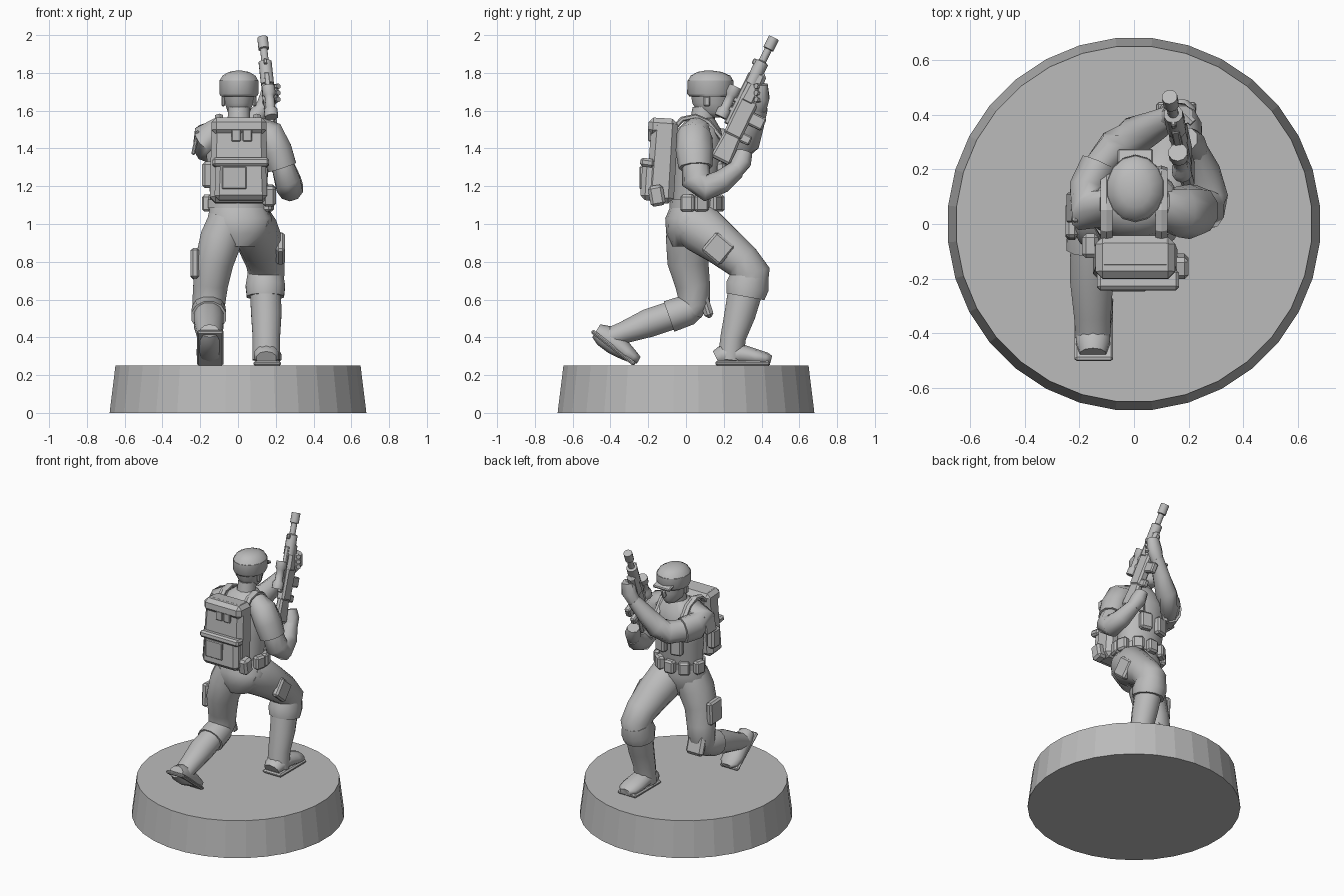
import bpy, bmesh, math
from mathutils import Vector, Matrix

grey = bpy.data.materials.new("plain grey")
grey.diffuse_color = (0.5, 0.5, 0.5, 1)


def finish(name, bm, angle=40):
    bmesh.ops.recalc_face_normals(bm, faces=bm.faces)
    me = bpy.data.meshes.new(name)
    bm.to_mesh(me)
    bm.free()
    me.materials.append(grey)
    ob = bpy.data.objects.new(name, me)
    bpy.context.collection.objects.link(ob)
    bpy.ops.object.select_all(action='DESELECT')
    ob.select_set(True)
    bpy.context.view_layer.objects.active = ob
    bpy.ops.object.shade_smooth_by_angle(angle=math.radians(angle))
    return ob


def loft(name, rings, n=10, angle=45, level=False):
    """Rings of (x, y, z, side radius, depth radius) joined along a path."""
    bm = bmesh.new()
    pts = [Vector(r[:3]) for r in rings]
    loops = []
    for i, r in enumerate(rings):
        t = (pts[min(i + 1, len(pts) - 1)] - pts[max(i - 1, 0)]).normalized()
        if level:
            t = Vector((0, 0, 1))
        u = Vector((1, 0, 0))
        u = (u - t * u.dot(t)).normalized()
        v = t.cross(u)
        loops.append([bm.verts.new(pts[i] + u * r[3] * math.cos(a) + v * r[4] * math.sin(a))
                      for a in (2 * math.pi * (k + .5) / n for k in range(n))])
    for a, b in zip(loops, loops[1:]):
        for k in range(n):
            bm.faces.new((a[k], a[(k + 1) % n], b[(k + 1) % n], b[k]))
    bm.faces.new(loops[0][::-1])
    bm.faces.new(loops[-1])
    return finish(name, bm, angle)


def box(name, loc, size, rot=None, bevel=0.015, taper=1.0):
    bm = bmesh.new()
    bmesh.ops.create_cube(bm, size=1)
    for v in bm.verts:
        k = taper if v.co.z > 0 else 1
        v.co = Vector((v.co.x * size[0] * k, v.co.y * size[1] * k, v.co.z * size[2]))
    if bevel:
        bmesh.ops.bevel(bm, geom=bm.edges[:], offset=bevel, segments=1, affect='EDGES')
    if rot is None:
        rot = Matrix()
    bm.transform(Matrix.Translation(loc) @ rot.to_4x4())
    return finish(name, bm, 30)


def tilt(deg, axis='X'):
    return Matrix.Rotation(math.radians(deg), 4, axis)


# Round display base
loft("base", [(0, 0, 0, .683, .683), (0, 0, .25, .652, .652)], 32, 10, True)

# Torso, hips and belt
loft("torso", [(0, .04, 1.05, .15, .115), (0, .05, 1.14, .15, .12), (0, .06, 1.28, .165, .13),
               (0, .07, 1.42, .175, .135), (.01, .07, 1.50, .16, .115), (.01, .08, 1.56, .08, .07)],
     14, 50, True)
loft("hips", [(0, .02, .88, .10, .09), (.005, .02, .95, .17, .125), (.01, .03, 1.03, .175, .14),
              (0, .04, 1.10, .15, .12)], 14, 50, True)
loft("belt", [(0, .04, 1.085, .162, .128), (0, .045, 1.13, .162, .130)], 14, 30, True)
for i, a in enumerate((15, 55, 90, 125, 165, 345)):
    c, s = math.cos(math.radians(a)), math.sin(math.radians(a))
    box(f"belt_pouch_{i + 1}", (.165 * c, .045 + .135 * s, 1.11), (.075, .05, .09),
        tilt(a - 90, 'Z'), .012)
for s in (-1, 1):
    box("chest_pouch", (s * .06, .19, 1.27), (.085, .05, .12), tilt(-s * 14, 'Z'), .012)

# Neck, head, face and cap
loft("neck", [(.005, .08, 1.51, .065, .065), (.005, .10, 1.62, .06, .065)], 10, 50, True)
loft("head", [(.005, .155, 1.565, .035, .05), (.005, .14, 1.59, .06, .082), (.005, .13, 1.64, .078, .10),
              (.005, .125, 1.70, .09, .105)], 12, 60, True)
box("nose", (.005, .238, 1.645), (.028, .035, .05), tilt(-12), .008, .6)
for s in (-1, 1):
    box("ear", (.005 + s * .083, .11, 1.65), (.02, .035, .055), None, .007)
loft("cap_band", [(.005, .13, 1.675, .098, .112), (.005, .13, 1.69, .106, .124),
                  (.005, .13, 1.76, .107, .122)], 14, 60, True)
loft("cap_crown", [(.005, .13, 1.755, .107, .122), (.005, .13, 1.785, .09, .105),
                   (.005, .125, 1.805, .055, .065), (.005, .12, 1.812, .015, .02)], 14, 60, True)
box("cap_peak", (.005, .245, 1.70), (.13, .06, .02), tilt(-18), .006)

# Backpack with lower pocket, flap, side pockets and shoulder straps
box("backpack", (.005, -.125, 1.335), (.31, .15, .45), tilt(-4), .03, .93)
box("backpack_lid", (.005, -.125, 1.515), (.29, .15, .09), tilt(-4), .025)
box("backpack_pocket", (.015, -.195, 1.235), (.28, .085, .22), tilt(-3), .025, .94)
box("pocket_flap", (.015, -.205, 1.325), (.30, .075, .045), tilt(-8), .012)
box("pocket_patch", (-.02, -.237, 1.245), (.13, .018, .12), None, .005)
for x in (-.01, .05):
    box("lid_buckle", (x, -.192, 1.47), (.05, .018, .065), None, .005)
box("hip_pack", (.165, -.155, 1.15), (.07, .08, .11), tilt(10), .015)
box("hip_pack_left", (-.16, -.08, 1.26), (.06, .09, .14), None, .015)
for s in (-1, 1):
    path = [(-.07, 1.50), (-.02, 1.555), (.05, 1.57), (.12, 1.54), (.19, 1.45), (.20, 1.32)]
    loft("shoulder_strap", [(s * .10, y, z, .025, .014) for y, z in path], 6, 30)

# Front leg, bent at the knee
loft("front_thigh", [(.06, .00, 1.02, .11, .11), (.085, .08, .975, .125, .135), (.12, .19, .89, .12, .115),
                     (.145, .30, .80, .105, .10), (.15, .345, .74, .10, .105), (.145, .335, .67, .09, .10)],
     12, 60)
loft("front_trouser_cuff", [(.145, .345, .74, .096, .10), (.145, .325, .67, .108, .118),
                            (.145, .315, .615, .102, .105)], 12, 40)
loft("front_shin", [(.145, .315, .65, .085, .095), (.15, .285, .52, .083, .085), (.15, .25, .40, .075, .07),
                    (.15, .235, .28, .075, .07)], 12, 60)
loft("front_boot", [(.15, .16, .29, .055, .04), (.15, .19, .305, .07, .055), (.152, .29, .31, .072, .055),
                    (.157, .37, .295, .078, .043), (.16, .425, .285, .068, .035), (.16, .45, .278, .04, .025)],
     10, 50)
box("front_boot_sole", (.155, .30, .262), (.145, .29, .024), None, .008)
box("front_thigh_pocket", (.225, .17, .87), (.045, .13, .13), tilt(-40), .012)

# Trailing leg, heel raised
loft("rear_thigh", [(-.05, .02, 1.02, .11, .115), (-.09, .015, .92, .115, .125), (-.125, .01, .80, .105, .112),
                    (-.145, .035, .68, .095, .095), (-.155, .045, .58, .09, .085), (-.155, .02, .535, .08, .07)],
     12, 60)
loft("rear_trouser_cuff", [(-.155, .06, .575, .07, .065), (-.155, .01, .545, .092, .085),
                           (-.155, -.09, .51, .095, .088)], 12, 40)
loft("rear_shin", [(-.155, -.05, .525, .08, .078), (-.155, -.20, .475, .082, .078),
                   (-.152, -.33, .425, .07, .06), (-.15, -.41, .395, .065, .055)], 12, 60)
loft("rear_boot", [(-.15, -.475, .435, .05, .04), (-.15, -.435, .41, .065, .06), (-.15, -.375, .365, .068, .06),
                   (-.148, -.315, .32, .075, .045), (-.145, -.275, .292, .068, .032), (-.145, -.25, .278, .04, .02)],
     10, 50)
box("rear_boot_sole", (-.147, -.385, .345), (.14, .29, .022), tilt(-38), .008)
box("rear_thigh_pocket", (-.228, .01, .79), (.045, .13, .16), tilt(-3), .012)
box("rear_knee_pad", (-.155, .105, .57), (.13, .05, .14), tilt(18), .018)

# Right arm holding the grip
loft("right_sleeve", [(.10, .06, 1.50, .07, .07), (.165, .045, 1.47, .085, .095), (.205, .045, 1.39, .085, .10),
                      (.235, .05, 1.30, .08, .09)], 10, 50)
loft("right_forearm", [(.23, .05, 1.33, .06, .07), (.265, .055, 1.23, .07, .08), (.275, .10, 1.19, .072, .07),
                       (.255, .19, 1.225, .062, .062), (.225, .27, 1.29, .045, .048)], 10, 60)
loft("right_hand", [(.23, .26, 1.28, .045, .045), (.21, .295, 1.33, .052, .055), (.195, .31, 1.38, .04, .045)],
     8, 50)

# Left arm reaching across to the handguard
loft("left_sleeve", [(-.09, .06, 1.50, .07, .07), (-.165, .05, 1.455, .08, .09), (-.165, .13, 1.42, .075, .095),
                     (-.125, .22, 1.41, .072, .09)], 10, 60)
loft("left_forearm", [(-.14, .19, 1.41, .06, .08), (-.065, .28, 1.405, .07, .08), (0, .32, 1.44, .07, .075),
                      (.07, .355, 1.53, .055, .06), (.135, .39, 1.62, .042, .045)], 10, 60)
loft("left_hand", [(.13, .385, 1.61, .042, .045), (.165, .40, 1.67, .055, .045), (.175, .40, 1.74, .045, .035)],
     8, 50)
for i in range(3):
    loft("left_finger", [(.17, .415, 1.65 + i * .035, .018, .016),
                         (.215, .37, 1.66 + i * .035, .016, .015)], 6, 50)
box("shoulder_patch", (-.225, .06, 1.43), (.02, .11, .13), tilt(12, 'Y'), .006)

# Rifle built along one slanted axis; s runs from stock (0) to muzzle (1)
stock, muzzle = Vector((.195, .165, 1.37)), Vector((.13, .465, 1.985))
axis = (muzzle - stock).normalized()
side = (Vector((1, 0, 0)) - axis * axis.x).normalized()
down = axis.cross(side)
if down.y < 0:
    down, side = -down, -side
rifle_rot = Matrix((side, down, axis)).transposed()


def on_rifle(s, d=0, w=0):
    return stock.lerp(muzzle, s) + down * d + side * w


def gun_tube(name, stations, n=10):
    loft(name, [(*on_rifle(s, d), r, r) for s, d, r in stations], n, 40)


def gun_box(name, s, d, size, bevel=.008, taper=1):
    box(name, on_rifle(s, d), size, rifle_rot, bevel, taper)


gun_box("rifle_stock", .10, .03, (.05, .115, .19), .012, .8)
gun_box("rifle_receiver", .33, .03, (.058, .10, .22), .012)
gun_box("rifle_magazine", .36, .105, (.04, .10, .07), .008)
gun_box("rifle_grip", .20, .09, (.036, .08, .05), .008)
gun_box("rifle_handguard", .58, .02, (.068, .085, .19), .018, .85)
gun_tube("rifle_barrel", [(.60, 0, .036), (.79, 0, .036), (.80, 0, .02), (.90, 0, .02),
                          (.905, 0, .029), (1, 0, .029)])
gun_box("rifle_front_sight", .77, -.03, (.018, .035, .03), .004)
gun_box("rifle_top_rail", .46, -.028, (.03, .024, .30), .005)
gun_tube("rifle_scope", [(.27, -.068, .037), (.33, -.068, .037), (.35, -.068, .026), (.45, -.068, .026),
                         (.47, -.068, .036), (.53, -.068, .036)])
for s in (.36, .44):
    gun_box("rifle_scope_mount", s, -.045, (.03, .04, .025), .004)
